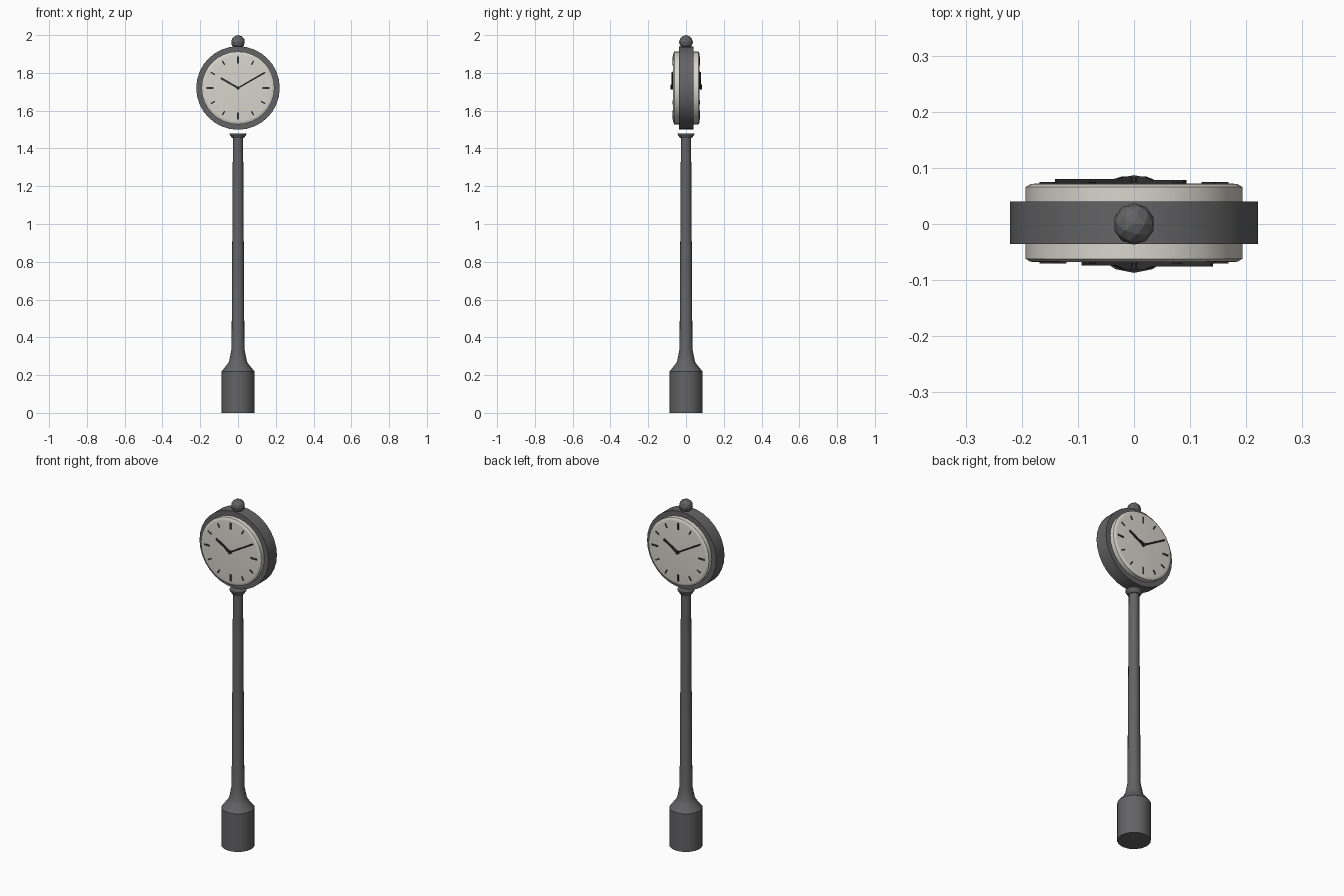
import bpy, bmesh, math
from mathutils import Matrix, Vector

if "Cube" in bpy.data.objects:
    bpy.data.objects.remove(bpy.data.objects["Cube"])

def mat(name, c):
    m = bpy.data.materials.new(name)
    m.diffuse_color = (*c, 1)
    m.use_nodes = True
    m.node_tree.nodes["Principled BSDF"].inputs["Base Color"].default_value = m.diffuse_color
    return m

IRON = mat("dark grey iron", (0.125, 0.125, 0.13))
DIAL = mat("off white dial", (0.68, 0.67, 0.61))
BLACK = mat("black marks", (0.03, 0.03, 0.03))
CZ = 1.72  # clock centre height

def finish(bm, name, material, smooth=True):
    bmesh.ops.recalc_face_normals(bm, faces=bm.faces)
    me = bpy.data.meshes.new(name)
    bm.to_mesh(me)
    bm.free()
    ob = bpy.data.objects.new(name, me)
    bpy.context.collection.objects.link(ob)
    me.materials.append(material)
    if smooth:
        bpy.context.view_layer.objects.active = ob
        ob.select_set(True)
        bpy.ops.object.shade_smooth_by_angle(angle=math.radians(30))
        ob.select_set(False)
    return ob

def lathe(name, profile, n, material, matrix=Matrix()):
    """Closed solid of revolution about z from (radius, height) pairs."""
    bm = bmesh.new()
    rings = []
    for r, z in profile:
        rings.append([bm.verts.new((r * math.cos(2 * math.pi * i / n),
                                    r * math.sin(2 * math.pi * i / n), z)) for i in range(n)])
    for a, b in zip(rings, rings[1:]):
        for i in range(n):
            j = (i + 1) % n
            bm.faces.new((a[i], a[j], b[j], b[i]))
    bm.faces.new(rings[0])
    bm.faces.new(rings[-1])
    bm.transform(matrix)
    return finish(bm, name, material)

def bar(bm, stations, angle, spin):
    """Bar along a dial direction; stations are (distance, half width, outer depth)."""
    rot = Matrix.Translation((0, 0, CZ)) @ Matrix.Rotation(spin, 4, 'Z') @ Matrix.Rotation(-angle, 4, 'Y')
    loops = []
    for d, w, y in stations:
        loops.append([bm.verts.new(rot @ Vector(p)) for p in
                      ((d, -0.068, -w), (d, -0.068, w), (d, -y, w), (d, -y, -w))])
    for a, b in zip(loops, loops[1:]):
        for i in range(4):
            j = (i + 1) % 4
            bm.faces.new((a[i], a[j], b[j], b[i]))
    bm.faces.new(loops[0])
    bm.faces.new(loops[-1])

# Post: plinth, flare, tapering shaft and collar
lathe("post", [(0.087, 0), (0.087, 0.22), (0.053, 0.262), (0.047, 0.275), (0.034, 0.34),
               (0.027, 1.455), (0.032, 1.455), (0.045, 1.475), (0.045, 1.48)], 16, IRON)

# Clock drum: outer iron ring and the pale body through it
turn = Matrix.Translation((0, 0.002, CZ)) @ Matrix.Rotation(math.pi / 2, 4, 'X')
lathe("clock_ring", [(0.221, -0.038), (0.221, 0.038)], 32, IRON, turn)
lathe("clock_body", [(0.176, -0.070), (0.185, -0.069), (0.193, -0.064),
                     (0.193, 0.064), (0.185, 0.069), (0.176, 0.070)], 32, DIAL, turn)

# Hour marks and hands on both faces
for side, spin in (("front", 0), ("back", math.pi)):
    dy = 0.002
    bm = bmesh.new()
    for h in range(12):
        big = h % 3 == 0
        r0, r1, w = (0.13, 0.168, 0.0048) if big else (0.141, 0.166, 0.0036)
        bar(bm, [(r0, w, 0.0725), (r1, w, 0.0725)], h * math.pi / 6, spin)
    bm.transform(Matrix.Translation((0, dy, 0)))
    finish(bm, side + "_hour_marks", BLACK, False)
    for name, length, w, deg, top in (("hour_hand", 0.105, 0.0055, 150, 0.076),
                                      ("minute_hand", 0.16, 0.004, 30, 0.078)):
        bm = bmesh.new()
        bar(bm, [(-0.008, w * 0.8, 0.083), (0.022, w * 0.8, 0.083),
                 (0.04, w * 0.9, top), (length, w, top)], math.radians(deg), spin)
        bm.transform(Matrix.Translation((0, dy, 0)))
        finish(bm, side + "_" + name, BLACK, False)
    # centre pin
    lathe(side + "_hand_pin", [(0.009, 0.068), (0.009, 0.083)], 10, BLACK,
          Matrix.Translation((0, dy, CZ)) @ Matrix.Rotation(spin, 4, 'Z')
          @ Matrix.Rotation(math.pi / 2, 4, 'X'))

# Ball finial
bm = bmesh.new()
bmesh.ops.create_icosphere(bm, subdivisions=2, radius=0.037,
                           matrix=Matrix.Translation((0, 0, 1.963)))
finish(bm, "ball_finial", IRON, False)
